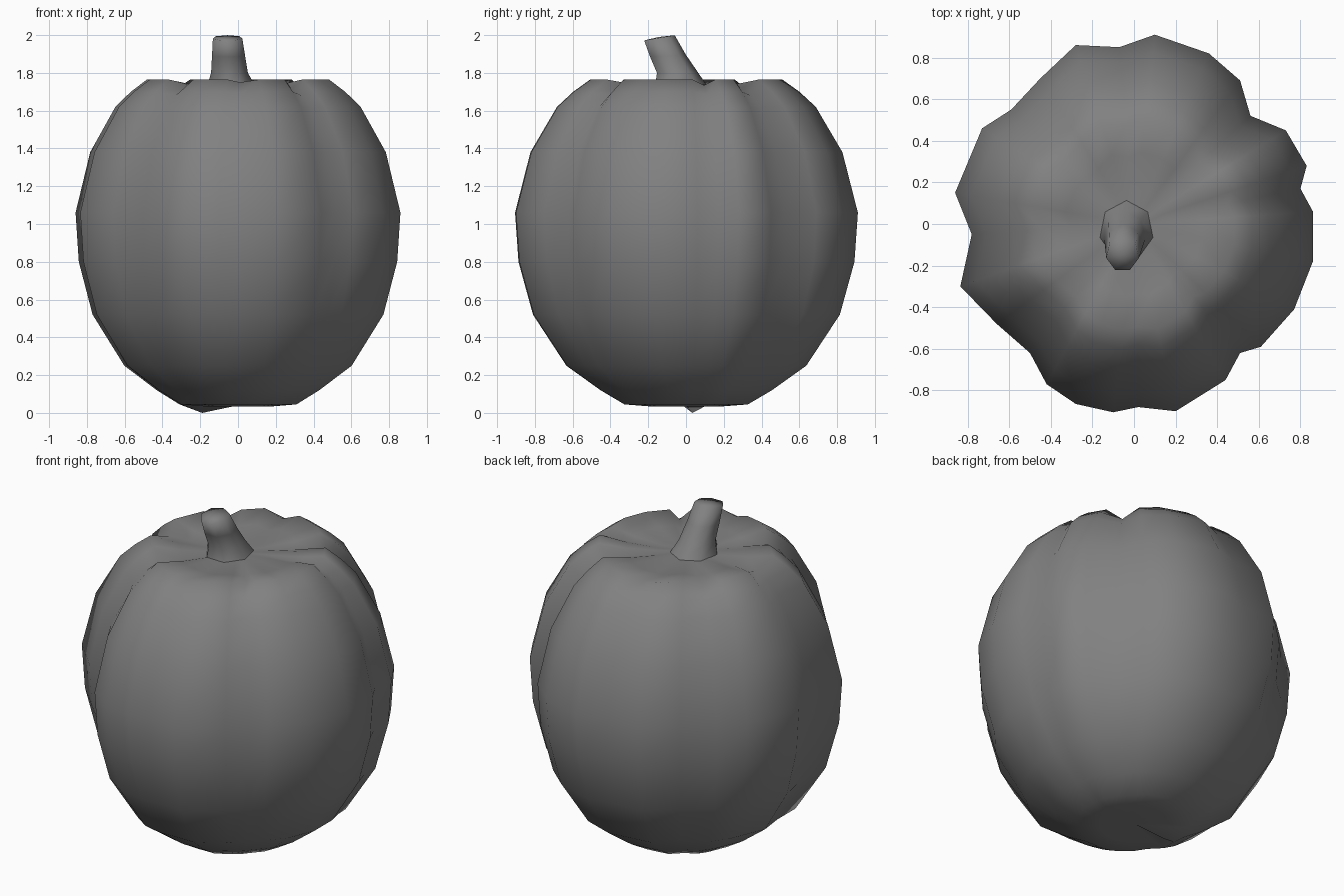
import bpy
import bmesh
import math

cube = bpy.data.objects.get("Cube")
if cube:
    bpy.data.objects.remove(cube)

grey = bpy.data.materials.new("plain_grey")
grey.use_nodes = True
COLOUR = (0.22, 0.22, 0.22, 1)
grey.diffuse_color = COLOUR
grey.node_tree.nodes["Principled BSDF"].inputs["Base Color"].default_value = COLOUR


def loft(name, rings, cap_start=None, cap_end=None):
    """Skin a stack of equal rings; each end closes on a centre point."""
    bm = bmesh.new()
    loops = [[bm.verts.new(p) for p in ring] for ring in rings]
    n = len(loops[0])
    for a, b in zip(loops, loops[1:]):
        for i in range(n):
            j = (i + 1) % n
            bm.faces.new((a[i], a[j], b[j], b[i]))
    for loop, tip in ((loops[0], cap_start), (loops[-1], cap_end)):
        if tip:
            v = bm.verts.new(tip)
            for i in range(n):
                bm.faces.new((loop[i], loop[(i + 1) % n], v))
    bmesh.ops.recalc_face_normals(bm, faces=bm.faces)
    mesh = bpy.data.meshes.new(name)
    bm.to_mesh(mesh)
    bm.free()
    mesh.materials.append(grey)
    mesh.shade_smooth()
    obj = bpy.data.objects.new(name, mesh)
    bpy.context.collection.objects.link(obj)
    return obj


# Lobed outline at the widest level; the third value marks a groove
outline = [
    (0.10, 0.91, 0), (-0.07, 0.85, 0.6), (-0.28, 0.86, 0), (-0.45, 0.70, 0),
    (-0.59, 0.55, 1), (-0.73, 0.46, 0), (-0.86, 0.15, 0), (-0.78, -0.05, 1),
    (-0.835, -0.30, 0), (-0.66, -0.48, 0), (-0.50, -0.62, 1), (-0.42, -0.77, 0),
    (-0.28, -0.865, 0), (-0.10, -0.905, 0), (0.02, -0.88, 0.3), (0.20, -0.90, 0),
    (0.44, -0.75, 0), (0.51, -0.62, 1), (0.61, -0.59, 0), (0.77, -0.41, 0),
    (0.86, -0.18, 0), (0.86, 0.06, 0), (0.80, 0.17, 0.6), (0.83, 0.28, 0),
    (0.73, 0.45, 0), (0.56, 0.52, 1), (0.51, 0.69, 0), (0.36, 0.82, 0),
]

# Side profile: width scale, height, groove lift, groove filling
profile = [
    (0.22, 0.035, 0, 0.08), (0.36, 0.045, 0, 0.08), (0.50, 0.12, 0, 0.08),
    (0.70, 0.25, 0, 0.07), (0.895, 0.52, 0, 0.05), (0.98, 0.80, 0, 0.02),
    (1.0, 1.06, 0, 0), (0.91, 1.38, 0, 0), (0.755, 1.62, -0.01, 0),
    (0.66, 1.70, -0.02, 0), (0.56, 1.765, -0.05, 0), (0.38, 1.74, -0.02, 0),
    (0.18, 1.73, 0, 0),
]

body_rings = []
for s, z, lift, fill in profile:
    body_rings.append([(x * s * (1 + g * fill), y * s * (1 + g * fill), z + g * lift)
                       for x, y, g in outline])
# Small bump the body rests on
body_rings[0] = [(x, y, 0 if x < -0.18 and y > 0 else z)
                 for x, y, z in body_rings[0]]
loft("gourd_body", body_rings, (0, 0, 0.04), (-0.03, -0.03, 1.73))

# Leaning stem: centre x, centre y, height, half width, half depth, tilt
stem_levels = [
    (-0.035, -0.03, 1.72, 0.135, 0.15, 0), (-0.045, -0.05, 1.80, 0.10, 0.115, 0),
    (-0.05, -0.10, 1.89, 0.09, 0.10, 0.05),
    (-0.055, -0.145, 1.985, 0.08, 0.085, 0.17),
]
SIDES = 7
stem_rings = []
for cx, cy, z, rx, ry, tilt in stem_levels:
    ring = []
    for k in range(SIDES):
        a = math.tau * k / SIDES + math.pi / 2
        dy = ry * math.sin(a)
        ring.append((cx + rx * math.cos(a), cy + dy, z + tilt * dy))
    stem_rings.append(ring)
loft("stem", stem_rings, cap_end=(-0.055, -0.145, 1.99))
